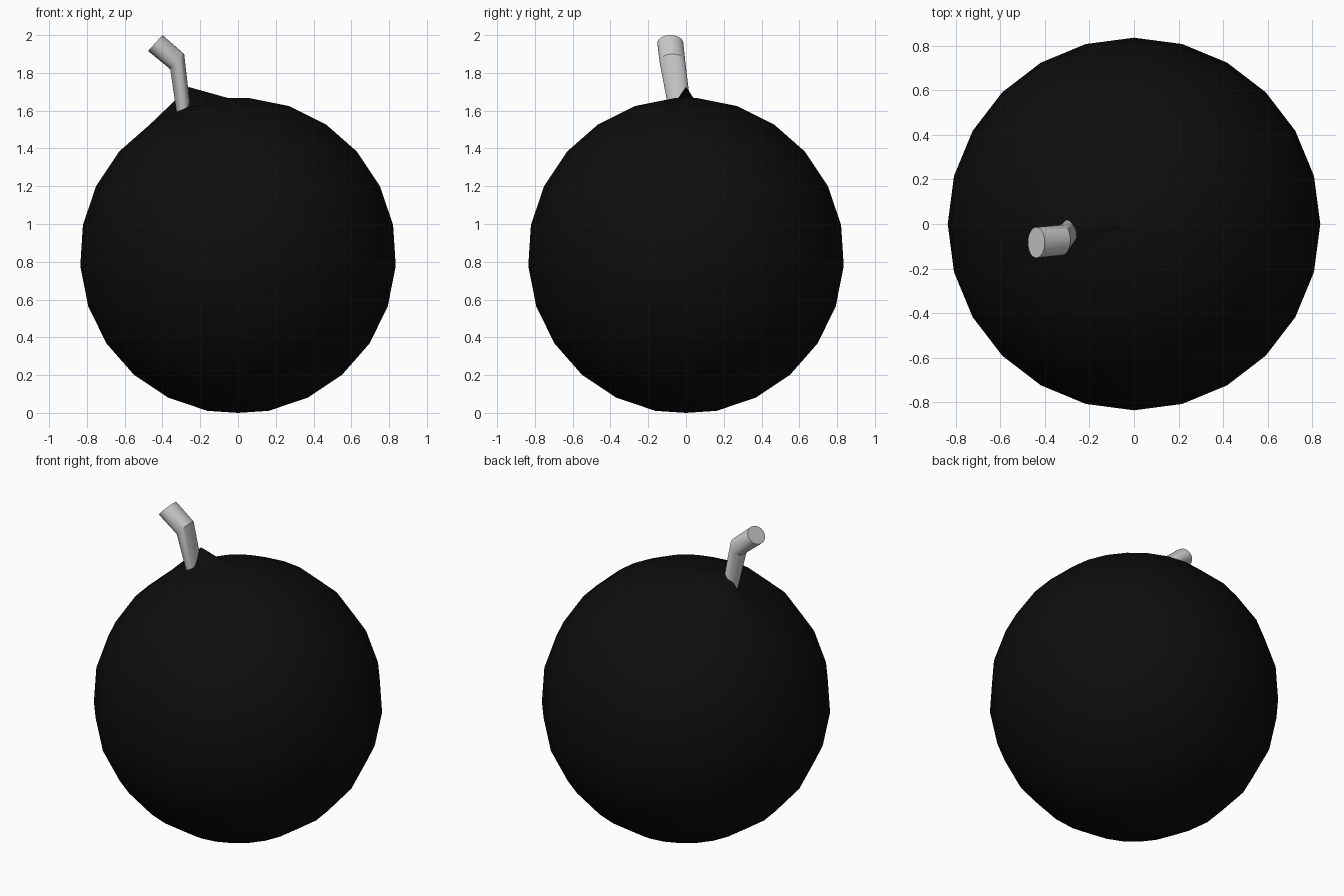
import bpy, bmesh
from math import sin, cos, pi, radians
from mathutils import Vector

if "Cube" in bpy.data.objects:
    bpy.data.objects.remove(bpy.data.objects["Cube"])


def bridge(bm, lower, upper):
    n = len(lower)
    for i in range(n):
        j = (i + 1) % n
        bm.faces.new((lower[i], lower[j], upper[j], upper[i]))


def finish(name, bm, angle):
    bmesh.ops.recalc_face_normals(bm, faces=bm.faces)
    mesh = bpy.data.meshes.new(name)
    bm.to_mesh(mesh)
    bm.free()
    obj = bpy.data.objects.new(name, mesh)
    bpy.context.collection.objects.link(obj)
    bpy.ops.object.select_all(action='DESELECT')
    obj.select_set(True)
    bpy.context.view_layer.objects.active = obj
    bpy.ops.object.shade_smooth_by_angle(angle=radians(angle))
    return obj


# Round body: 24-sided rings, every 15 degrees of latitude
SEG, R, CZ = 24, 0.837, 0.832
bm = bmesh.new()
rings = []
for k in range(12):
    lat = radians(-78.8 + 15 * k)
    rings.append([bm.verts.new((R * cos(lat) * cos(2 * pi * i / SEG),
                                R * cos(lat) * sin(2 * pi * i / SEG),
                                CZ + R * sin(lat))) for i in range(SEG)])
for lower, upper in zip(rings, rings[1:]):
    bridge(bm, lower, upper)
pole = bm.verts.new((0, 0, 0))
for i in range(SEG):
    bm.faces.new((pole, rings[0][(i + 1) % SEG], rings[0][i]))
bm.faces.new(rings[-1])
# one vertex pulled up into a small peak beside the fuse
rings[10][SEG // 2].co = Vector((-0.26, 0.0, 1.725))
body = finish("round_body", bm, 80)
black = bpy.data.materials.new("black")
black.diffuse_color = (0.004, 0.004, 0.004, 1)
black.use_nodes = True
black.node_tree.nodes["Principled BSDF"].inputs["Base Color"].default_value = black.diffuse_color
body.data.materials.append(black)

# Bent fuse: three elliptical sections (centre, long axis, cross axis)
sections = [
    ((-0.283, -0.025, 1.56), (0.037, 0, 0.005), (0, 0.058, 0)),
    ((-0.322, -0.072, 1.86), (0.037, 0, 0.040), (0, 0.068, 0)),
    ((-0.438, -0.083, 1.958), (0.038, 0, 0.042), (0, 0.069, 0)),
]
bm = bmesh.new()
rings = []
for c, a, b in sections:
    c, a, b = Vector(c), Vector(a), Vector(b)
    rings.append([bm.verts.new(c + a * cos(2 * pi * i / 32) + b * sin(2 * pi * i / 32))
                  for i in range(32)])
for lower, upper in zip(rings, rings[1:]):
    bridge(bm, lower, upper)
bm.faces.new(rings[0])
bm.faces.new(rings[-1])
finish("bent_fuse", bm, 30)
